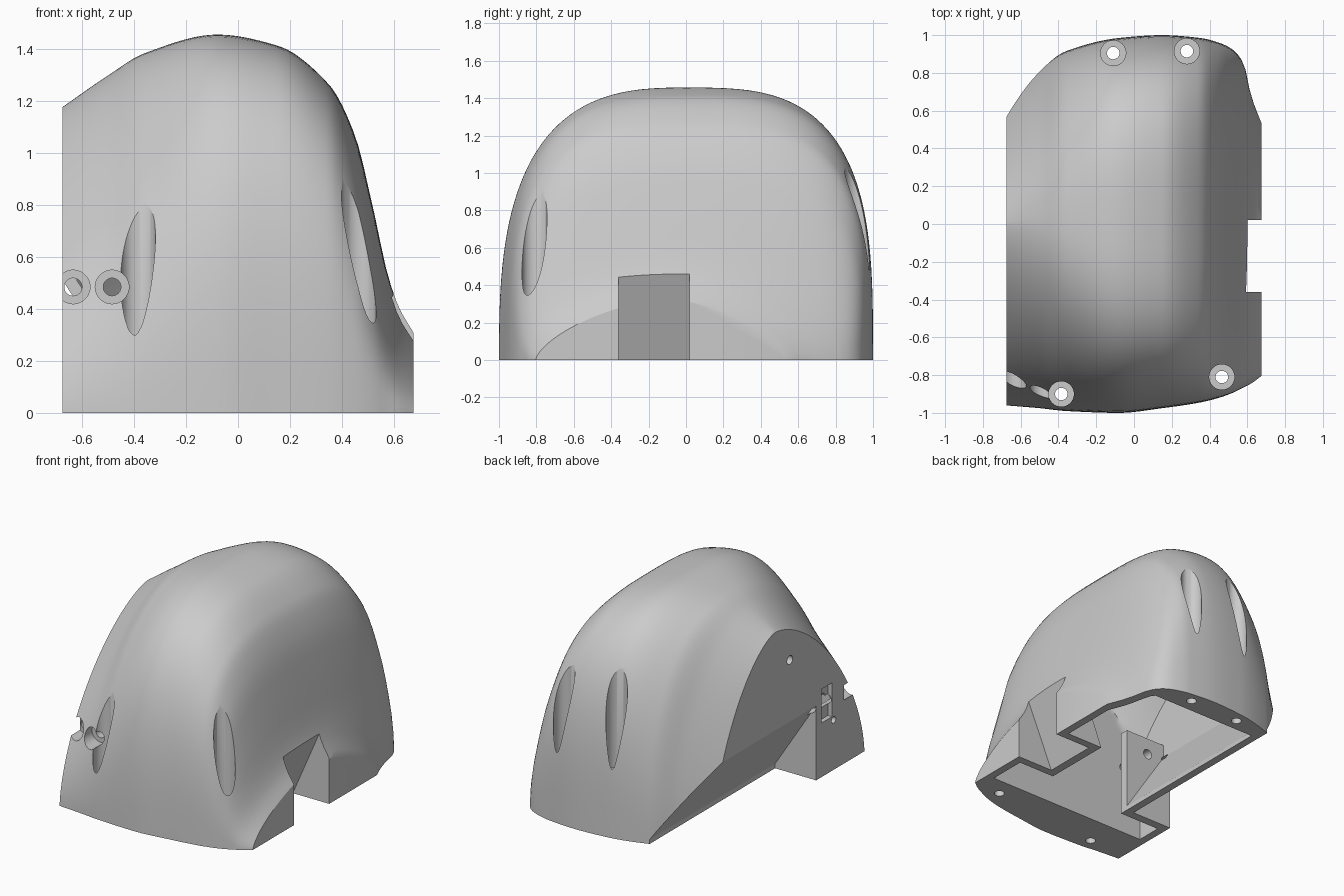
import bpy, bmesh, math
from mathutils import Matrix, Vector

if "Cube" in bpy.data.objects:
    bpy.data.objects.remove(bpy.data.objects["Cube"])

HALF = 0.675      # half width between the two flat sides
WALL = 0.055      # shell thickness
ARC, STATIONS = 72, 64

# Cross-section stations: x, crest height, front y, back y, front fullness, back fullness
SECTIONS = [
    (-.68, 1.175, -.96, .68, 1.6, 1.6),
    (-.5, 1.30, -.975, .82, 1.85, 2.0),
    (-.36, 1.385, -.99, .915, 2.15, 2.5),
    (-.08, 1.457, -1.0, .985, 2.8, 3.2),
    (.15, 1.415, -.975, 1.0, 3.0, 3.3),
    (.35, 1.265, -.945, .985, 3.1, 3.3),
    (.45, 1.07, -.92, .96, 2.9, 3.0),
    (.52, .79, -.895, .925, 2.5, 2.7),
    (.58, .52, -.865, .85, 2.1, 2.2),
    (.62, .41, -.845, .68, 1.8, 1.8),
    (.68, .32, -.80, .52, 1.5, 1.5),
]


def slope(k, i):
    """Monotone tangent of column k at station i."""
    def step(a):
        p, q = SECTIONS[a], SECTIONS[a + 1]
        return (q[k] - p[k]) / (q[0] - p[0])
    if i == 0:
        return step(0)
    if i == len(SECTIONS) - 1:
        return step(i - 1)
    a, b = step(i - 1), step(i)
    return 2 * a * b / (a + b) if a * b > 0 else 0


def section(x):
    x = min(max(x, SECTIONS[0][0]), SECTIONS[-1][0])
    i = max(j for j in range(len(SECTIONS) - 1) if SECTIONS[j][0] <= x)
    p, q = SECTIONS[i], SECTIONS[i + 1]
    h = q[0] - p[0]
    t = (x - p[0]) / h
    return [(2*t**3 - 3*t*t + 1) * p[k] + (t**3 - 2*t*t + t) * h * slope(k, i)
            + (3*t*t - 2*t**3) * q[k] + (t**3 - t*t) * h * slope(k, i + 1)
            for k in range(1, 6)]


def finish(bm, name):
    bmesh.ops.recalc_face_normals(bm, faces=bm.faces)
    mesh = bpy.data.meshes.new(name)
    bm.to_mesh(mesh)
    bm.free()
    ob = bpy.data.objects.new(name, mesh)
    bpy.context.collection.objects.link(ob)
    return ob


def dome(name, inset=0.0, floor=0.0, front=-2, back=2):
    """Loft the rounded body; inset and clamped copies make the cavity."""
    bm = bmesh.new()
    rings = []
    end = HALF - inset
    for s in range(STATIONS + 1):
        x = -end + 2 * end * s / STATIONS
        near = [section(x + d) for d in (-inset, 0, inset)]
        height = min(n[0] for n in near) - inset
        y0 = max(n[1] for n in near) + inset
        y1 = min(n[2] for n in near) - inset
        pf, pb = near[1][3:]
        mid = -.1 * max(0, (x - .5) / .18)
        pts = []
        for a in range(ARC + 1):
            t = math.pi * a / ARC
            c, sn = math.cos(t), max(0, math.sin(t))
            if a == ARC:
                sn = 0
            p = pb if c > 0 else pf
            reach = (y1 - mid) if c > 0 else (mid - y0)
            y = mid + math.copysign(abs(c) ** (2 / p), c) * reach
            pts.append((min(max(y, front), back), height * sn ** (2 / p)))
        if floor < 0:
            pts = [(pts[0][0], floor)] + pts + [(pts[-1][0], floor)]
        rings.append([bm.verts.new((x, y, z)) for y, z in pts])
    n = len(rings[0])
    for a, b in zip(rings, rings[1:]):
        for i in range(n):
            j = (i + 1) % n
            bm.faces.new((a[i], a[j], b[j], b[i]))
    bm.faces.new(rings[0])
    bm.faces.new(rings[-1])
    return finish(bm, name)


def prism(name, outline, y0, y1):
    """Extrude an x-z outline along y."""
    bm = bmesh.new()
    face = bm.faces.new([bm.verts.new((x, y0, z)) for x, z in outline])
    ext = bmesh.ops.extrude_face_region(bm, geom=[face])
    verts = [g for g in ext["geom"] if isinstance(g, bmesh.types.BMVert)]
    bmesh.ops.translate(bm, verts=verts, vec=(0, y1 - y0, 0))
    return finish(bm, name)


def box(name, x0, x1, y0, y1, z0, z1):
    return prism(name, [(x0, z0), (x1, z0), (x1, z1), (x0, z1)], y0, y1)


def drill(name, start, stop, radius):
    a, b = Vector(start), Vector(stop)
    turn = (b - a).to_track_quat('Z', 'Y').to_matrix().to_4x4()
    bm = bmesh.new()
    bmesh.ops.create_cone(bm, cap_ends=True, segments=40, radius1=radius, radius2=radius,
                          depth=(b - a).length, matrix=Matrix.Translation((a + b) / 2) @ turn)
    return finish(bm, name)


def cut(target, cutters):
    """Subtract the cutters and bake the result."""
    for c in cutters:
        mod = target.modifiers.new("cut", 'BOOLEAN')
        mod.operation, mod.solver, mod.object = 'DIFFERENCE', 'EXACT', c
    graph = bpy.context.evaluated_depsgraph_get()
    graph.update()
    mesh = bpy.data.meshes.new_from_object(target.evaluated_get(graph))
    target.modifiers.clear()
    target.data = mesh
    for c in cutters:
        bpy.data.objects.remove(c)


def side_notch(grow):
    return prism("notch_cutter", [(.357 - grow, -.1), (.6 - grow, .46 + grow),
                                  (.9, .46 + grow), (.9, -.1)], -.36 - grow, .02 + grow)


def sloped_undercut(grow):
    return prism("undercut_cutter", [(-.365 + grow, -.2), (-.365 + grow, .03), (-.675 + grow, .51),
                                     (-.83 + grow, .75), (-.9, .75), (-.9, -.2)], -.44 - grow, 1.2)


# Outer body with its notch and undercut
housing = dome("housing_shell")
cut(housing, [side_notch(0), sloped_undercut(0)])

# Hollow inside, leaving walls around the cuts and a rib beside the undercut
cavity = dome("cavity", WALL, -.15, -.68, .82)
cut(cavity, [side_notch(WALL), sloped_undercut(WALL),
             box("rib", -.7, -.31, -.5, -.44, -.2, .6)])
cut(housing, [cavity])

# Vertical screw wells and their through holes
holes = []
for x, y, seat in ((-.385, -.9, .16), (.465, -.81, .15), (-.11, .905, .42), (.28, .915, .42)):
    holes.append(drill("well", (x, y, seat), (x, y, 1.6), .067))
    holes.append(drill("screw_hole", (x, y, -.1), (x, y, seat + .05), .033))

# Front screw holes with counterbores
for x, seat in ((-.635, -.74), (-.485, -.79)):
    holes.append(drill("counterbore", (x, -1.2, .485), (x, seat, .485), .065))
    holes.append(drill("front_hole", (x, seat - .05, .485), (x, -.4, .485), .034))

# Holes and rectangular pocket in the flat side
for y, z, r in ((-.157, .93, .03), (-.63, .34, .022), (-.555, .52, .022)):
    holes.append(drill("side_hole", (-.8, y, z), (-.58, y, z), r))
holes.append(box("pocket", -.8, -.645, -.61, -.5, .37, .6))
for h in holes:
    cut(housing, [h])

# Single grey finish
grey = bpy.data.materials.new("light_grey")
grey.use_nodes = True
colour = (.6, .6, .6, 1)
grey.diffuse_color = colour
grey.node_tree.nodes["Principled BSDF"].inputs["Base Color"].default_value = colour
housing.data.materials.clear()
housing.data.materials.append(grey)

bpy.ops.object.select_all(action='DESELECT')
housing.select_set(True)
bpy.context.view_layer.objects.active = housing
bpy.ops.object.shade_smooth_by_angle(angle=math.radians(30))
